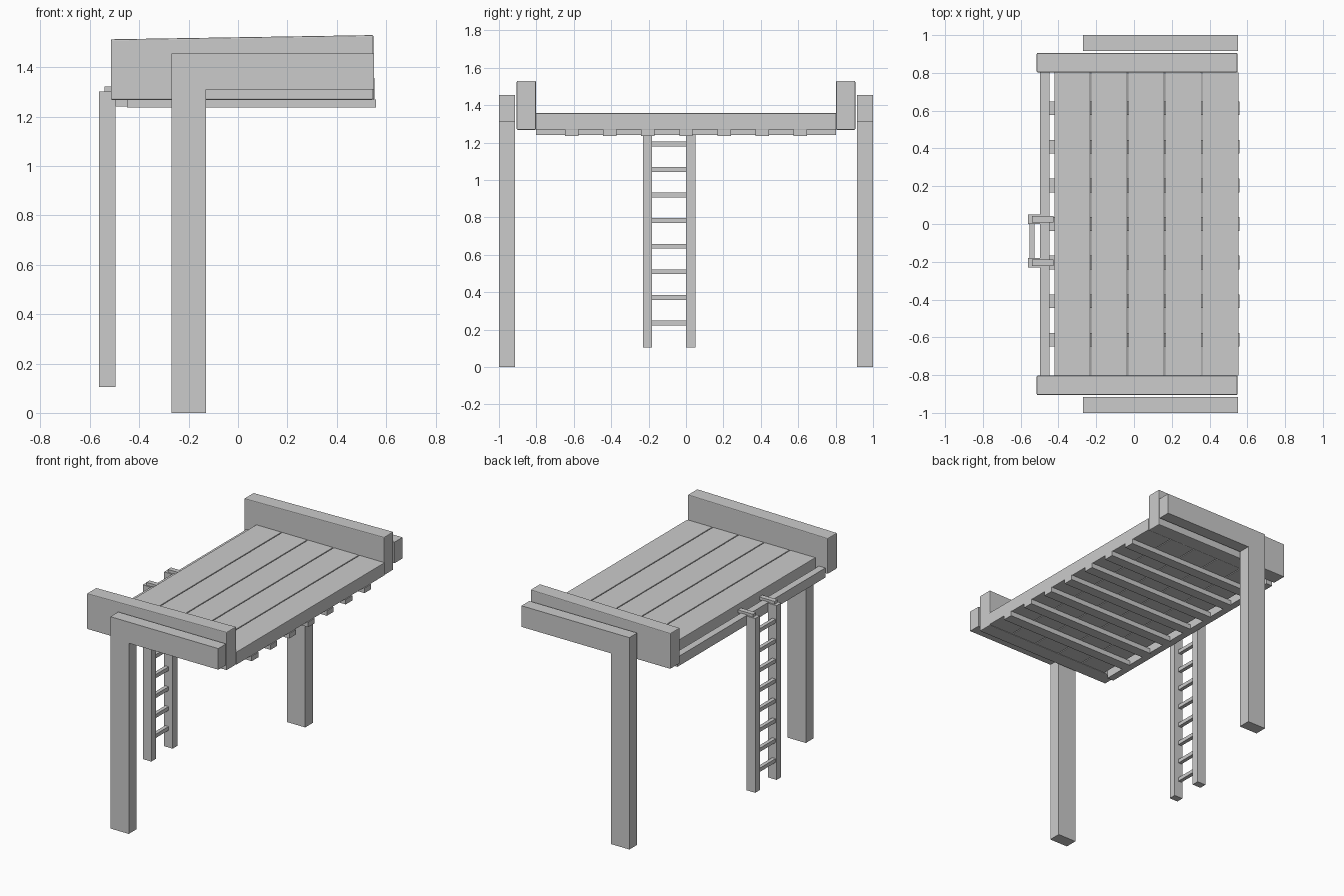
import bpy, bmesh

if "Cube" in bpy.data.objects:
    bpy.data.objects.remove(bpy.data.objects["Cube"])


def prism(name, profile, y0, y1, bevel=0):
    """Extrude an XZ profile between two y positions."""
    bm = bmesh.new()
    face = bm.faces.new([bm.verts.new((x, y0, z)) for x, z in profile])
    ext = bmesh.ops.extrude_face_region(bm, geom=[face])
    moved = [v for v in ext["geom"] if isinstance(v, bmesh.types.BMVert)]
    bmesh.ops.translate(bm, verts=moved, vec=(0, y1 - y0, 0))
    bmesh.ops.recalc_face_normals(bm, faces=bm.faces)
    mesh = bpy.data.meshes.new(name)
    bm.to_mesh(mesh)
    bm.free()
    obj = bpy.data.objects.new(name, mesh)
    bpy.context.collection.objects.link(obj)
    if bevel:
        mod = obj.modifiers.new("soft_edges", "BEVEL")
        mod.width = bevel
        mod.segments = 2
    return obj


def box(name, x, y, z, bevel=0):
    profile = [(x[0], z[0]), (x[1], z[0]), (x[1], z[1]), (x[0], z[1])]
    return prism(name, profile, y[0], y[1], bevel)


# L-shaped supports and sloped end panels, one pair on each side
support = [(-0.27, 0), (-0.13, 0), (-0.13, 1.31), (0.55, 1.31),
           (0.55, 1.455), (-0.27, 1.455)]
panel = [(-0.515, 1.268), (0.548, 1.268), (0.548, 1.53), (-0.515, 1.513)]
for side, s in (("front", -1), ("back", 1)):
    prism(f"{side}_support", support, s * 0.915, s * 1.0)
    prism(f"{side}_end_panel", panel, s * 0.803, s * 0.905, 0.005)

# Deck planks
for i in range(5):
    x = -0.422 + i * 0.196
    box(f"deck_plank_{i + 1}", (x, x + 0.191), (-0.803, 0.803), (1.27, 1.358), 0.003)

# Cross slats under the deck
for i in range(7):
    y = (i - 3) * 0.204
    box(f"cross_slat_{i + 1}", (-0.45, 0.558), (y - 0.036, y + 0.036), (1.236, 1.27))

# Long rail carrying the ladder
box("ladder_rail", (-0.497, -0.448), (-0.803, 0.803), (1.24, 1.306))

# Ladder
for i, y in enumerate((-0.206, 0.026)):
    box(f"ladder_stile_{i + 1}", (-0.562, -0.497), (y - 0.025, y + 0.025), (0.105, 1.302))
    box(f"ladder_hook_{i + 1}", (-0.54, -0.425), (y - 0.017, y + 0.017), (1.302, 1.322))
for i in range(8):
    z = 0.236 + i * 0.1368
    box(f"ladder_rung_{i + 1}", (-0.554, -0.528), (-0.185, 0.005), (z - 0.013, z + 0.013))
